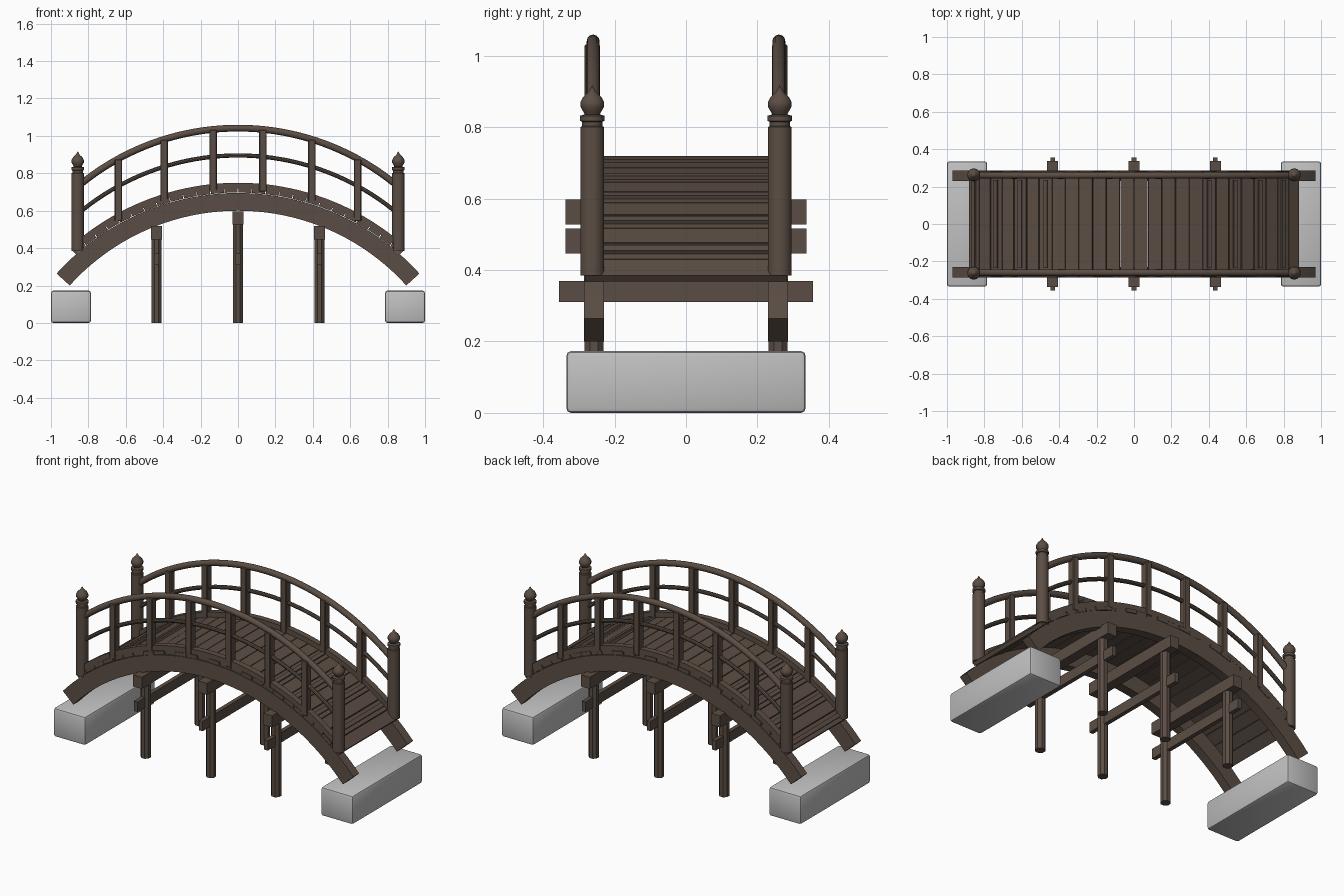
import bpy, bmesh, math, random
from mathutils import Matrix, Vector

if "Cube" in bpy.data.objects:
    bpy.data.objects.remove(bpy.data.objects["Cube"])

random.seed(4)
CZ = -0.6125          # height of the arc centre
R_DECK = 1.331        # radius of the walking surface
SIDE_Y = 0.2625       # y of posts and railings


def material(name, rgb):
    m = bpy.data.materials.new(name)
    m.diffuse_color = (*rgb, 1)
    m.use_nodes = True
    m.node_tree.nodes["Principled BSDF"].inputs["Base Color"].default_value = m.diffuse_color
    return m


wood = material("dark_wood", (0.105, 0.076, 0.058))
stone = material("pale_stone", (0.53, 0.53, 0.53))


def finish(name, bm, mat, angle=32):
    bmesh.ops.recalc_face_normals(bm, faces=bm.faces)
    for f in bm.faces:
        f.smooth = True
    for e in bm.edges:
        e.smooth = len(e.link_faces) == 2 and e.calc_face_angle(0) < math.radians(angle)
    me = bpy.data.meshes.new(name)
    bm.to_mesh(me)
    bm.free()
    ob = bpy.data.objects.new(name, me)
    ob.data.materials.append(mat)
    bpy.context.collection.objects.link(ob)
    return ob


def box(name, loc, size, mat=wood, tilt=0.0, bevel=0.0, segments=1):
    bm = bmesh.new()
    bmesh.ops.create_cube(bm, size=1)
    bmesh.ops.scale(bm, vec=size, verts=bm.verts)
    if bevel:
        bmesh.ops.bevel(bm, geom=list(bm.edges), offset=bevel, segments=segments,
                        profile=0.5, affect='EDGES')
    bm.transform(Matrix.Translation(loc) @ Matrix.Rotation(tilt, 4, 'Y'))
    return finish(name, bm, mat)


def arc_sweep(name, profile, y, radius, cz, half_deg, steps=40):
    """Sweep a (y, radial) profile along an arc in the xz plane."""
    bm = bmesh.new()
    rings = []
    for i in range(steps + 1):
        a = math.radians(half_deg) * (2 * i / steps - 1)
        rings.append([bm.verts.new((math.sin(a) * (radius + r), y + py,
                                    cz + math.cos(a) * (radius + r))) for py, r in profile])
    n = len(profile)
    for a, b in zip(rings, rings[1:]):
        for k in range(n):
            bm.faces.new((a[k], a[(k + 1) % n], b[(k + 1) % n], b[k]))
    bm.faces.new(rings[0])
    bm.faces.new(rings[-1])
    return finish(name, bm, wood)


def lathe(name, profile, x, y, sides):
    bm = bmesh.new()
    vs = [bm.verts.new((r, 0, z)) for r, z in profile]
    es = [bm.edges.new(p) for p in zip(vs, vs[1:])]
    bmesh.ops.spin(bm, geom=vs + es, cent=(0, 0, 0), axis=(0, 0, 1),
                   angle=math.tau, steps=sides, use_duplicate=False)
    bmesh.ops.remove_doubles(bm, verts=bm.verts, dist=1e-5)
    bm.transform(Matrix.Translation((x, y, 0)) @ Matrix.Rotation(math.pi / sides, 4, 'Z'))
    return finish(name, bm, wood)


def rect(hy, hr):
    return [(-hy, -hr), (hy, -hr), (hy, hr), (-hy, hr)]


def circle(r, n=10):
    return [(r * math.cos(math.tau * k / n), r * math.sin(math.tau * k / n)) for k in range(n)]


def on_arc(deg, radius):
    a = math.radians(deg)
    return math.sin(a) * radius, CZ + math.cos(a) * radius


# Deck planks, with raised foot cleats on the steep ends
for i in range(26):
    deg = (i - 12.5) * 3.2
    x, z = on_arc(deg, 1.32 + random.uniform(-0.001, 0.001))
    box("deck_plank", (x, 0, z), (0.070, 0.566 + random.uniform(-0.008, 0.008), 0.022),
        tilt=math.radians(deg))
    if i % 2 == 0 and abs(deg) > 16:
        x, z = on_arc(deg, R_DECK + 0.005)
        box("foot_cleat", (x, 0, z), (0.024, 0.47, 0.012), tilt=math.radians(deg))

# Post outline: shaft, collar and onion finial
POST = [(0, 0.385), (0.034, 0.385), (0.034, 0.80), (0.029, 0.803), (0.029, 0.815),
        (0.035, 0.818), (0.035, 0.832), (0.021, 0.836), (0.026, 0.844), (0.034, 0.858),
        (0.034, 0.870), (0.026, 0.885), (0.011, 0.899), (0, 0.918)]

for s in (-1, 1):
    y = s * SIDE_Y
    # Arched side beam and curb
    arc_sweep("arch_beam", rect(0.0275, 0.0475), s * 0.2575, 1.26, CZ, 47.9)
    arc_sweep("curb", rect(0.018, 0.016), y, R_DECK, CZ + 0.015, 40.3)
    # Railings follow the deck curve, lifted straight up
    arc_sweep("hand_rail", circle(0.018, 12), s * 0.26, R_DECK, CZ + 0.323, 40.3)
    arc_sweep("middle_rail", circle(0.012), y, R_DECK, CZ + 0.177, 40.3)
    for k in range(6):
        x, z = on_arc((k - 2.5) * 11.5, R_DECK)
        z0, z1 = z - 0.01, z + 0.32
        box("baluster", (x, y, (z0 + z1) / 2), (0.040, 0.044, z1 - z0), bevel=0.004)
    for sx in (-1, 1):
        lathe("end_post", POST, sx * 0.857, y, 16)

# Trestles: two piles, a cap beam and a thin tie beam each
for x, top in ((-0.435, 0.517), (0, 0.597), (0.435, 0.517)):
    for s in (-1, 1):
        lathe("pile", [(0, 0), (0.029, 0), (0.029, top), (0, top)], x, s * 0.2575, 8)
    box("cap_beam", (x, 0, top - 0.035), (0.058, 0.675, 0.07))
    box("tie_beam", (x, 0, 0.34), (0.025, 0.71, 0.06))

# Stone footings
for sx in (-1, 1):
    box("stone_footing", (sx * 0.893, 0, 0.0865), (0.214, 0.67, 0.173), stone,
        bevel=0.013, segments=2)
